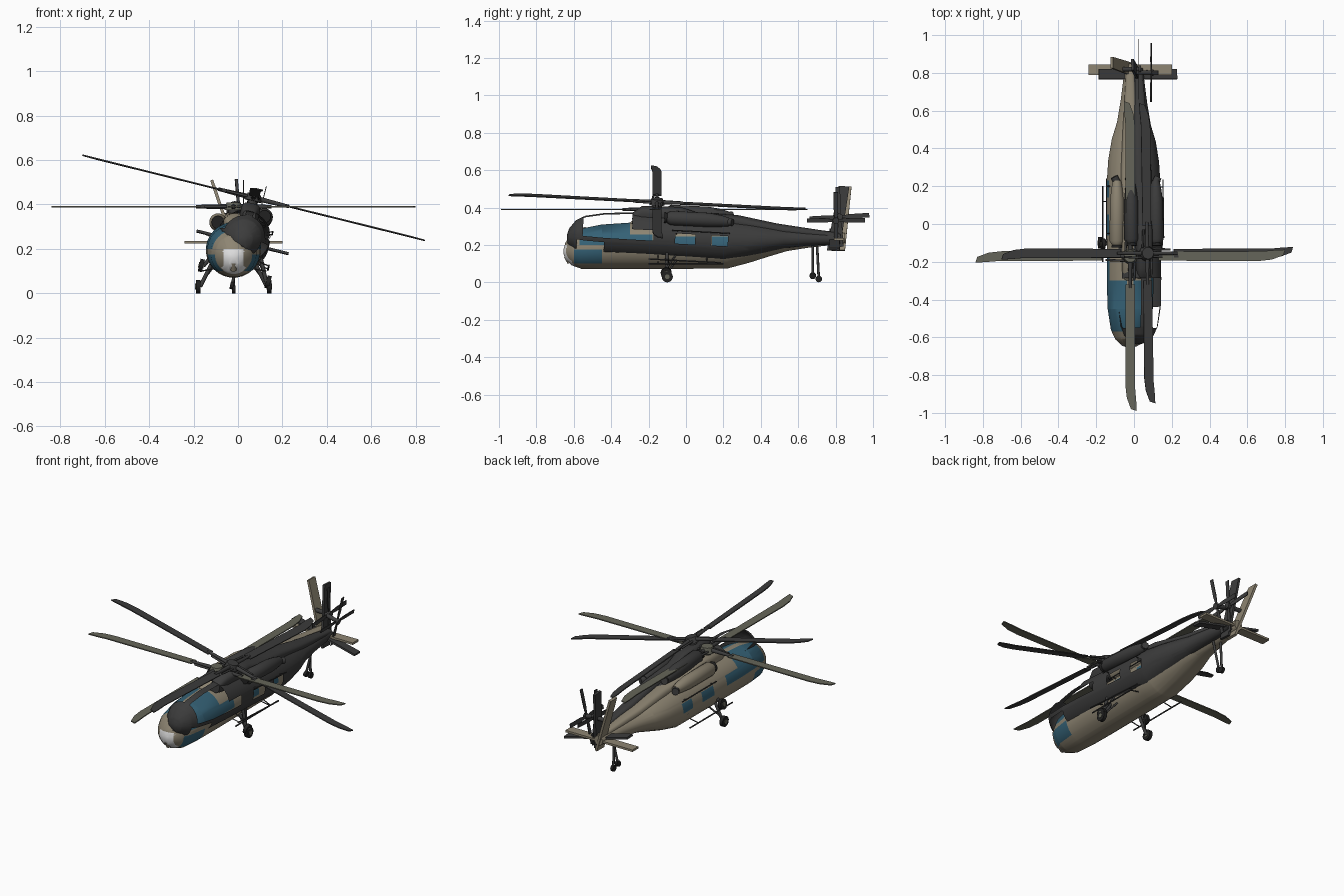
import bpy, bmesh, math
from mathutils import Matrix, Vector

if "Cube" in bpy.data.objects:
    bpy.data.objects.remove(bpy.data.objects["Cube"])


def material(name, r, g, b):
    m = bpy.data.materials.new(name)
    m.use_nodes = True
    m.diffuse_color = (r, g, b, 1)
    node = next(n for n in m.node_tree.nodes if n.type == "BSDF_PRINCIPLED")
    node.inputs["Base Color"].default_value = (r, g, b, 1)
    node.inputs["Roughness"].default_value = 0.7
    return m


TAN = material("tan paint", .27, .235, .17)
DARK = material("charcoal paint", .045, .045, .045)
GLASS = material("teal glass", .035, .12, .18)
WHITE = material("nose white", .75, .75, .75)
OLIVE = material("olive grey blade", .13, .13, .10)
BLACK = material("tyre black", .015, .015, .015)


class Craft:
    """One helicopter shell: a prefix, a placement and its colours."""

    def __init__(self, prefix, place, paint, blade, glazed):
        self.prefix, self.place = prefix, place
        self.paint, self.blade, self.glazed = paint, blade, glazed

    def finish(self, name, bm, mats, smooth=True):
        mesh = bpy.data.meshes.new(self.prefix + name)
        bm.to_mesh(mesh)
        bm.free()
        for m in mats:
            mesh.materials.append(m)
        ob = bpy.data.objects.new(self.prefix + name, mesh)
        bpy.context.collection.objects.link(ob)
        ob.matrix_world = self.place
        if smooth:
            bpy.ops.object.select_all(action="DESELECT")
            ob.select_set(True)
            bpy.context.view_layer.objects.active = ob
            bpy.ops.object.shade_smooth_by_angle(angle=math.radians(40))
        return ob

    def box(self, name, centre, size, mat):
        bm = bmesh.new()
        bmesh.ops.create_cube(bm, size=1, matrix=Matrix.Translation(centre) @ Matrix.Diagonal((*size, 1)))
        self.finish(name, bm, [mat], False)

    def rod(self, name, a, b, r, mat, r2=None, sides=12):
        a, b = Vector(a), Vector(b)
        turn = (b - a).to_track_quat("Z", "Y").to_matrix().to_4x4()
        bm = bmesh.new()
        bmesh.ops.create_cone(bm, cap_ends=True, segments=sides, radius1=r, radius2=r if r2 is None else r2,
                              depth=(b - a).length, matrix=Matrix.Translation((a + b) / 2) @ turn)
        self.finish(name, bm, [mat])

    def plate(self, name, points, thick, mat, place=Matrix()):
        """Flat outline thickened along its normal."""
        bm = bmesh.new()
        f = bm.faces.new([bm.verts.new(place @ Vector(p)) for p in points])
        f.normal_update()
        n = f.normal.copy()
        bmesh.ops.translate(bm, verts=bm.verts, vec=-n * thick / 2)
        ext = bmesh.ops.extrude_face_region(bm, geom=[f])["geom"]
        bmesh.ops.translate(bm, verts=[v for v in ext if isinstance(v, bmesh.types.BMVert)], vec=n * thick)
        bmesh.ops.recalc_face_normals(bm, faces=bm.faces)
        self.finish(name, bm, [mat], False)


def loft(stations, sides, cx=0, power=1.0):
    """Skin of superellipse rings given as (y, z centre, half width, half height)."""
    bm = bmesh.new()
    rings = []
    for y, zc, hw, hh in stations:
        ring = []
        for i in range(sides):
            a = math.tau * (i + .5) / sides
            c, s = math.cos(a), math.sin(a)
            ring.append(bm.verts.new((cx + hw * math.copysign(abs(c) ** power, c), y,
                                      zc + hh * math.copysign(abs(s) ** power, s))))
        rings.append(ring)
    for p, q in zip(rings, rings[1:]):
        for i in range(sides):
            j = (i + 1) % sides
            bm.faces.new((p[i], p[j], q[j], q[i]))
    bm.faces.new(rings[0])
    bm.faces.new(rings[-1])
    bmesh.ops.recalc_face_normals(bm, faces=bm.faces)
    return bm


HULL = [(-.655, .165, .012, .012), (-.645, .168, .042, .045), (-.61, .175, .08, .085),
        (-.56, .18, .103, .108), (-.45, .19, .12, .12), (-.3, .195, .125, .125),
        (.22, .195, .125, .122), (.34, .205, .117, .1), (.45, .215, .098, .075),
        (.54, .222, .07, .055), (.66, .228, .05, .042), (.85, .235, .026, .028)]
SPINE = [(-.3, .29, .03, .03), (-.25, .31, .045, .05), (-.04, .315, .045, .05),
         (.05, .3, .045, .04), (.28, .295, .05, .04), (.5, .265, .04, .035), (.84, .242, .02, .025)]
POD = [(-.11, .32, .028, .028), (-.09, .32, .04, .04), (.12, .32, .038, .04),
       (.19, .318, .03, .032), (.23, .315, .022, .024)]


def is_glass(c):
    x, y, z = abs(c.x), c.y, c.z
    canopy = -.57 < y < -.3 and z > .2 and x > .018
    side = -.3 < y < -.18 and .2 < z < .255
    chin = -.6 < y < -.45 and .1 < z < .175 and x > .045
    cabin = (-.06 < y < .05 or .14 < y < .23) and .19 < z < .245
    return canopy or side or chin or cabin


def build(c):
    # Fuselage, with window edges cut in
    bm = loft(HULL, 28)
    cuts = [((0, y, 0), (0, 1, 0)) for y in (-.6, -.57, -.45, -.18, -.06, .05, .14, .23)]
    cuts += [((0, 0, z), (0, 0, 1)) for z in (.1, .175, .19, .2, .245, .255)]
    cuts += [((x, 0, 0), (1, 0, 0)) for x in (-.045, -.018, .018, .045)]
    for co, no in cuts:
        bmesh.ops.bisect_plane(bm, geom=bm.verts[:] + bm.edges[:] + bm.faces[:], plane_co=co, plane_no=no)
    panes = []
    for f in bm.faces:
        m = f.calc_center_median()
        if is_glass(m):
            f.material_index = 1
            panes.append(f)
        elif m.y < -.6 and m.z < .2 and abs(m.x) < .05:
            f.material_index = 2
    if not c.glazed:
        bmesh.ops.delete(bm, geom=panes, context="FACES")
    c.finish("fuselage", bm, [c.paint, GLASS, WHITE if c.glazed else c.paint])

    # Upper fairing and engines
    c.finish("spine_fairing", loft(SPINE, 16, power=.6), [c.paint])
    for s, side in ((1, "left_"), (-1, "right_")):
        c.finish(side + "engine_pod", loft(POD, 18, cx=.07 * s), [c.paint])
        c.rod(side + "engine_intake", (.07 * s, -.125, .32), (.07 * s, -.105, .32), .03, BLACK, .026)
        c.rod(side + "exhaust", (.07 * s, .22, .315), (.085 * s, .25, .318), .02, DARK)
        # Undercarriage and side rails
        c.rod(side + "gear_strut", (.1 * s, -.1, .13), (.15 * s, -.1, .03), .009, DARK)
        c.rod(side + "gear_brace", (.09 * s, -.05, .12), (.145 * s, -.1, .05), .005, DARK)
        c.rod(side + "wheel", (.15 * s, -.1, .03), (.17 * s, -.1, .03), .03, BLACK, sides=20)
        c.rod(side + "wheel_hub", (.148 * s, -.1, .03), (.173 * s, -.1, .03), .013, OLIVE)
        c.rod(side + "lower_rail", (.145 * s, -.2, .1), (.145 * s, .2, .1), .004, DARK, sides=8)
        c.rod(side + "upper_rail", (.125 * s, -.08, .265), (.125 * s, .24, .265), .003, DARK, sides=8)
        for y in (-.15, .12):
            c.rod(side + "rail_bracket", (.09 * s, y, .11), (.145 * s, y, .1), .003, DARK, sides=8)
        for y in (-.05, .2):
            c.rod(side + "upper_bracket", (.1 * s, y, .255), (.125 * s, y, .265), .003, DARK, sides=8)
    c.rod("tail_gear_strut", (0, .7, .21), (0, .71, .02), .007, DARK)
    c.rod("tail_wheel", (-.008, .71, .018), (.008, .71, .018), .018, BLACK)
    c.rod("nose_sensor", (0, -.64, .14), (0, -.62, .105), .014, c.paint)

    # Main rotor
    hub = Vector((0, -.17, .39))
    c.rod("rotor_mast", hub - Vector((0, 0, .06)), hub, .022, DARK)
    c.rod("rotor_hub", hub - Vector((0, 0, .015)), hub + Vector((0, 0, .018)), .042, c.blade, .032, 20)
    outline = [(.15, -.024, 0), (.68, -.026, 0), (.75, -.018, 0), (.81, .004, 0), (.82, .034, 0),
               (.77, .032, 0), (.7, .026, 0), (.15, .024, 0)]
    for i in range(4):
        spin = Matrix.Translation(hub) @ Matrix.Rotation(math.pi / 2 * i, 4, "Z")
        c.plate("main_blade", outline, .006, c.blade, spin)
        c.rod("blade_grip", spin @ Vector((.02, 0, 0)), spin @ Vector((.17, 0, 0)), .012, DARK, .008)
        c.rod("blade_damper", spin @ Vector((.03, .025, 0)), spin @ Vector((.13, .02, 0)), .006, DARK)

    # Tail surfaces
    fin = [(.78, .17), (.85, .17), (.885, .51), (.825, .51)]
    c.plate("canted_fin", [(-.34 * (z - .22), y, z) for y, z in fin], .014, c.paint)
    c.plate("stabiliser", [(-.22, .79, .23), (.22, .79, .23), (.22, .845, .23), (-.22, .845, .23)],
            .012, c.paint)

    # Tail rotor
    hub = Vector((.045, .82, .35))
    c.rod("tail_gearbox", (-.045, .82, .35), hub, .012, DARK)
    c.rod("tail_rotor_hub", hub, hub + Vector((.012, 0, 0)), .018, DARK)
    for i in range(4):
        spin = Matrix.Translation(hub) @ Matrix.Rotation(math.pi / 2 * i + .06, 4, "X")
        c.plate("tail_blade", [(0, .01, -.006), (0, .06, -.012), (0, .16, -.012), (0, .16, .012),
                               (0, .06, .012), (0, .01, .006)], .004, DARK, spin)


# Upright painted craft, and the rolled unglazed shell overlapping it
upright = Matrix.Translation((-.02, 0, 0))
rolled = (Matrix.Translation((.07, -.155, .43)) @ Matrix.Rotation(math.radians(13.9), 4, "Y")
          @ Matrix.Rotation(math.radians(-3.1), 4, "X") @ Matrix.Scale(.97, 4)
          @ Matrix.Translation((0, .17, -.39)))
build(Craft("painted_", upright, TAN, OLIVE, True))
build(Craft("shell_", rolled, DARK, DARK, False))
